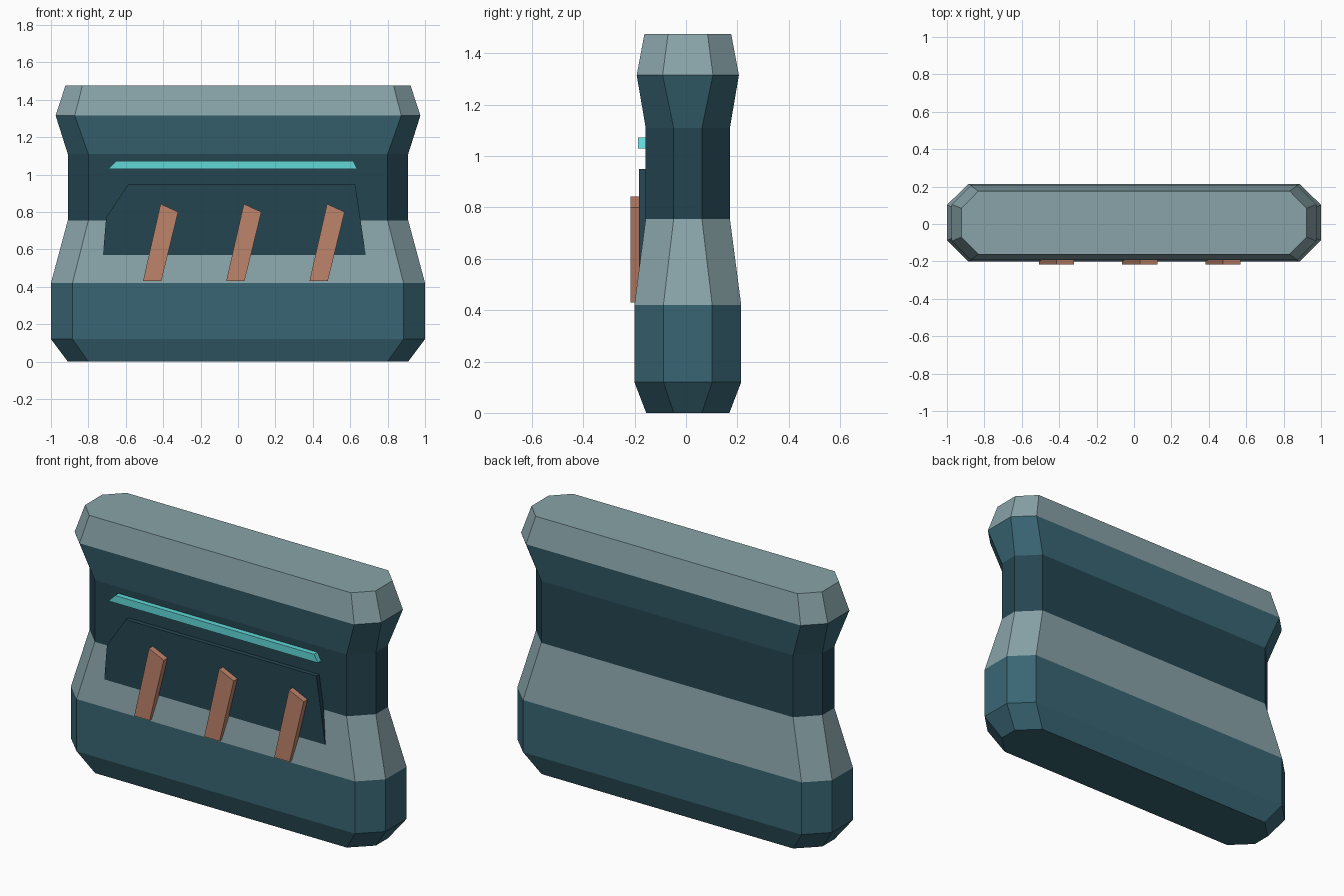
import bpy
import bmesh

cube = bpy.data.objects.get("Cube")
if cube:
    bpy.data.objects.remove(cube, do_unlink=True)


def make_material(name, hex_colour):
    """Flat material from an sRGB hex string, stored as linear values."""
    srgb = [int(hex_colour[i:i + 2], 16) / 255 for i in (0, 2, 4)]
    colour = [((c + 0.055) / 1.055) ** 2.4 for c in srgb] + [1.0]
    mat = bpy.data.materials.new(name)
    mat.use_nodes = True
    mat.diffuse_color = colour
    mat.node_tree.nodes["Principled BSDF"].inputs["Base Color"].default_value = colour
    return mat


teal = make_material("teal armour", "396674")
grey = make_material("pale grey edge", "88a3a8")
dark = make_material("dark teal core", "254551")
cyan = make_material("cyan light", "62d8d8")
copper = make_material("copper", "be836b")


def finish(bm, name, materials):
    bmesh.ops.recalc_face_normals(bm, faces=bm.faces)
    mesh = bpy.data.meshes.new(name)
    bm.to_mesh(mesh)
    bm.free()
    for mat in materials:
        mesh.materials.append(mat)
    obj = bpy.data.objects.new(name, mesh)
    bpy.context.collection.objects.link(obj)
    return obj


def octagon(bm, z, hx, hy, cx, cy, mid_y=0.007):
    """Chamfered rectangle: half sizes hx, hy with chamfers starting at cx, cy."""
    outline = [(hx, -cy), (hx, cy), (cx, hy), (-cx, hy),
               (-hx, cy), (-hx, -cy), (-cx, -hy), (cx, -hy)]
    return [bm.verts.new((x, y + mid_y, z)) for x, y in outline]


def make_body():
    # height, half width, half depth, chamfer start in x and y
    foot = (0.91, 0.162, 0.80, 0.055)
    base = (1.0, 0.208, 0.885, 0.095)
    neck = (0.91, 0.164, 0.80, 0.055)
    levels = [(0, foot), (0.12, base), (0.42, base), (0.755, neck), (1.11, neck),
              (1.315, (0.975, 0.199, 0.873, 0.098)),
              (1.475, (0.923, 0.169, 0.832, 0.077))]
    band_materials = [0, 0, 1, 2, 0, 1]
    bm = bmesh.new()
    rings = [octagon(bm, z, *size) for z, size in levels]
    for lower, upper, index in zip(rings, rings[1:], band_materials):
        for i in range(8):
            j = (i + 1) % 8
            bm.faces.new((lower[i], lower[j], upper[j], upper[i])).material_index = index
    bm.faces.new(rings[0][::-1]).material_index = 0
    bm.faces.new(rings[-1]).material_index = 1
    finish(bm, "barrier_body", [teal, grey, dark])


def plate(name, outline, front, back, mat, shift=0.0):
    """Front-view outline extruded in depth from front to back."""
    bm = bmesh.new()
    face = bm.faces.new([bm.verts.new((x + shift, front, z)) for x, z in outline])
    result = bmesh.ops.extrude_face_region(bm, geom=[face], use_keep_orig=True)
    for vert in result["geom"]:
        if isinstance(vert, bmesh.types.BMVert):
            vert.co.y = back
    finish(bm, name, [mat])


make_body()

# Recess panel on the front
plate("front_panel",
      [(-0.722, 0.57), (0.683, 0.57), (0.626, 0.95), (-0.585, 0.95), (-0.705, 0.77)],
      -0.183, -0.14, dark)

# Light strip above the panel
plate("light_strip",
      [(-0.693, 1.03), (0.638, 1.03), (0.615, 1.073), (-0.65, 1.073)],
      -0.187, -0.15, cyan)

# Slanted stripes
for number in range(3):
    plate(f"slanted_stripe_{number + 1}",
          [(-0.508, 0.43), (-0.41, 0.43), (-0.32, 0.80), (-0.414, 0.843)],
          -0.217, -0.18, copper, shift=number * 0.445)
